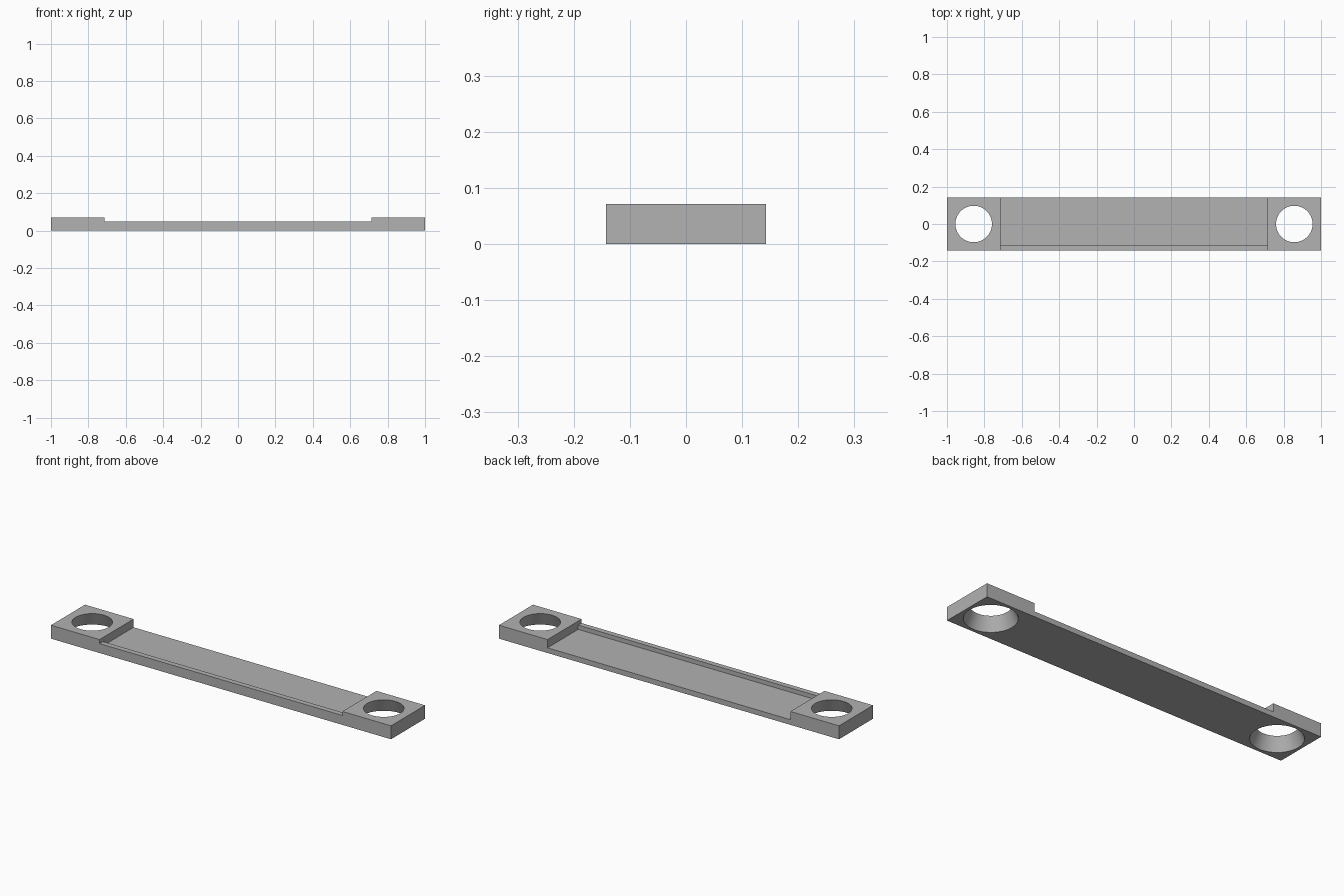
import bpy
import math

cube = bpy.data.objects.get("Cube")
if cube:
    bpy.data.objects.remove(cube, do_unlink=True)

LENGTH, WIDTH, HEIGHT = 2.0, 0.2857, 0.0714
PAD = 0.2857          # length of each raised end
LIP_TOP, LIP_DEPTH = 0.05, 0.0286
FLOOR = 0.0275
R_TOP, R_BOTTOM = 0.0975, 0.126

grey = bpy.data.materials.new("light_grey")
grey.use_nodes = True
colour = (0.445, 0.445, 0.445, 1)
grey.diffuse_color = colour
grey.node_tree.nodes["Principled BSDF"].inputs["Base Color"].default_value = colour


def box(name, x, y, z):
    """Box spanning the given (low, high) pairs."""
    spans = (x, y, z)
    bpy.ops.mesh.primitive_cube_add(size=1, location=[sum(s) / 2 for s in spans])
    ob = bpy.context.object
    ob.name = name
    ob.scale = [s[1] - s[0] for s in spans]
    bpy.ops.object.transform_apply(location=True, rotation=False, scale=True)
    return ob


def cut(target, cutter):
    mod = target.modifiers.new("cut", "BOOLEAN")
    mod.operation = "DIFFERENCE"
    mod.solver = "EXACT"
    mod.object = cutter
    bpy.context.view_layer.objects.active = target
    bpy.ops.object.modifier_apply(modifier=mod.name)
    bpy.data.objects.remove(cutter, do_unlink=True)


# Solid bar
half_l, half_w = LENGTH / 2, WIDTH / 2
bar = box("mounting_bar", (-half_l, half_l), (-half_w, half_w), (0, HEIGHT))
bar.data.materials.append(grey)

# Lower the middle to lip height, then sink the floor behind the front lip
inner = half_l - PAD
cut(bar, box("lip_cutter", (-inner, inner), (-1, 1), (LIP_TOP, 1)))
cut(bar, box("floor_cutter", (-inner, inner), (-half_w + LIP_DEPTH, 1), (FLOOR, 1)))

# Tapered hole through each end, wider underneath
over = 0.02
slope = (R_BOTTOM - R_TOP) / HEIGHT
for side in (-1, 1):
    bpy.ops.mesh.primitive_cone_add(
        vertices=64, radius1=R_BOTTOM + slope * over, radius2=R_TOP - slope * over,
        depth=HEIGHT + 2 * over,
        location=(side * (half_l - PAD / 2), 0, HEIGHT / 2))
    cut(bar, bpy.context.object)

# Smooth hole walls, sharp edges elsewhere
bpy.ops.object.select_all(action="DESELECT")
bar.select_set(True)
bpy.context.view_layer.objects.active = bar
bpy.ops.object.shade_smooth_by_angle(angle=math.radians(30))
